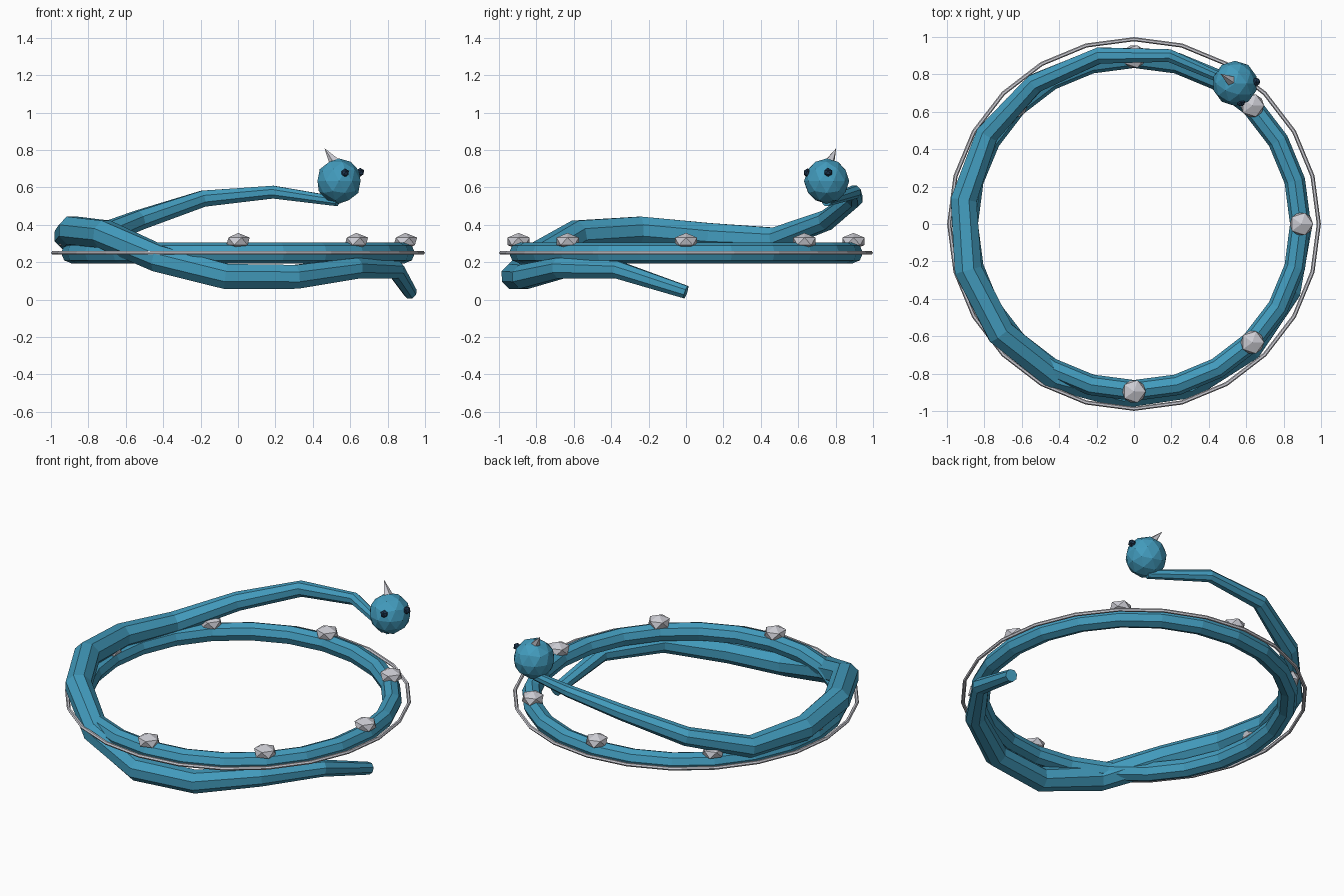
import bpy, bmesh, math
from mathutils import Vector

if "Cube" in bpy.data.objects:
    bpy.data.objects.remove(bpy.data.objects["Cube"])


def material(name, rgb):
    m = bpy.data.materials.new(name)
    m.diffuse_color = (*rgb, 1)
    m.use_nodes = True
    m.node_tree.nodes["Principled BSDF"].inputs["Base Color"].default_value = m.diffuse_color
    return m


TEAL = material("teal", (0.055, 0.33, 0.51))
SILVER = material("silver", (0.60, 0.60, 0.65))
DARK = material("dark blue", (0.012, 0.035, 0.075))


def finish(name, mat):
    ob = bpy.context.object
    ob.name = name
    ob.data.materials.append(mat)
    return ob


def ring(name, mat, major, minor, z, sides):
    bpy.ops.mesh.primitive_torus_add(major_radius=major, minor_radius=minor,
                                     major_segments=24, minor_segments=sides,
                                     location=(0, 0, z))
    return finish(name, mat)


def ball(name, mat, radius, loc, detail):
    bpy.ops.mesh.primitive_ico_sphere_add(subdivisions=detail, radius=radius, location=loc)
    return finish(name, mat)


def tube(name, mat, points, radii, sides=8):
    bm = bmesh.new()
    rings = []
    for i, p in enumerate(points):
        t = (points[min(i + 1, len(points) - 1)] - points[max(i - 1, 0)]).normalized()
        u = t.cross(Vector((0, 0, 1))).normalized()
        v = u.cross(t)
        angles = [math.tau * (k + 0.5) / sides for k in range(sides)]
        rings.append([bm.verts.new(p + radii[i] * (u * math.cos(a) + v * math.sin(a)))
                      for a in angles])
    for a, b in zip(rings, rings[1:]):
        for k in range(sides):
            n = (k + 1) % sides
            bm.faces.new((a[k], a[n], b[n], b[k]))
    bm.faces.new(rings[0])
    bm.faces.new(rings[-1])
    bmesh.ops.recalc_face_normals(bm, faces=bm.faces)
    me = bpy.data.meshes.new(name)
    bm.to_mesh(me)
    bm.free()
    me.materials.append(mat)
    ob = bpy.data.objects.new(name, me)
    bpy.context.collection.objects.link(ob)
    return ob


# Main band and thin trim ring
ring("band", TEAL, 0.89, 0.056, 0.25, 8)
ring("trim_ring", SILVER, 0.988, 0.011, 0.25, 6)

# Studs around the band
for i in range(8):
    a = math.tau * i / 8
    gem = ball(f"stud_{i + 1}", SILVER, 0.07,
               (0.895 * math.cos(a), 0.895 * math.sin(a), 0.312), 1)
    gem.scale.z = 0.64

# Coiled body, tail to neck
heights = [0.04, 0.16, 0.168, 0.122, 0.124, 0.22, 0.35, 0.37,
           0.34, 0.325, 0.425, 0.54, 0.575, 0.525]
radii = [0.037, 0.05, 0.06, 0.069, 0.073, 0.077, 0.08, 0.08,
         0.075, 0.065, 0.056, 0.047, 0.037, 0.027]
path = []
for i, z in enumerate(heights):
    a = -math.radians(305.3) * i / 13
    path.append(Vector((0.92 * math.cos(a), 0.92 * math.sin(a), z)))
tube("body", TEAL, path, radii)

# Head with eyes and horn
centre = Vector((0.54, 0.752, 0.634))
ball("head", TEAL, 0.121, centre, 2)
for name, off in (("eye_right", (0.032, -0.102, 0.044)), ("eye_left", (0.113, 0.008, 0.047))):
    ball(name, DARK, 0.024, centre + Vector(off), 1)

base, tip = Vector((0.53, 0.758, 0.715)), Vector((0.462, 0.803, 0.81))
axis = tip - base
bpy.ops.mesh.primitive_cone_add(vertices=5, radius1=0.037, radius2=0, depth=axis.length,
                                location=(base + tip) / 2,
                                rotation=axis.to_track_quat('Z', 'Y').to_euler())
finish("horn", SILVER)
